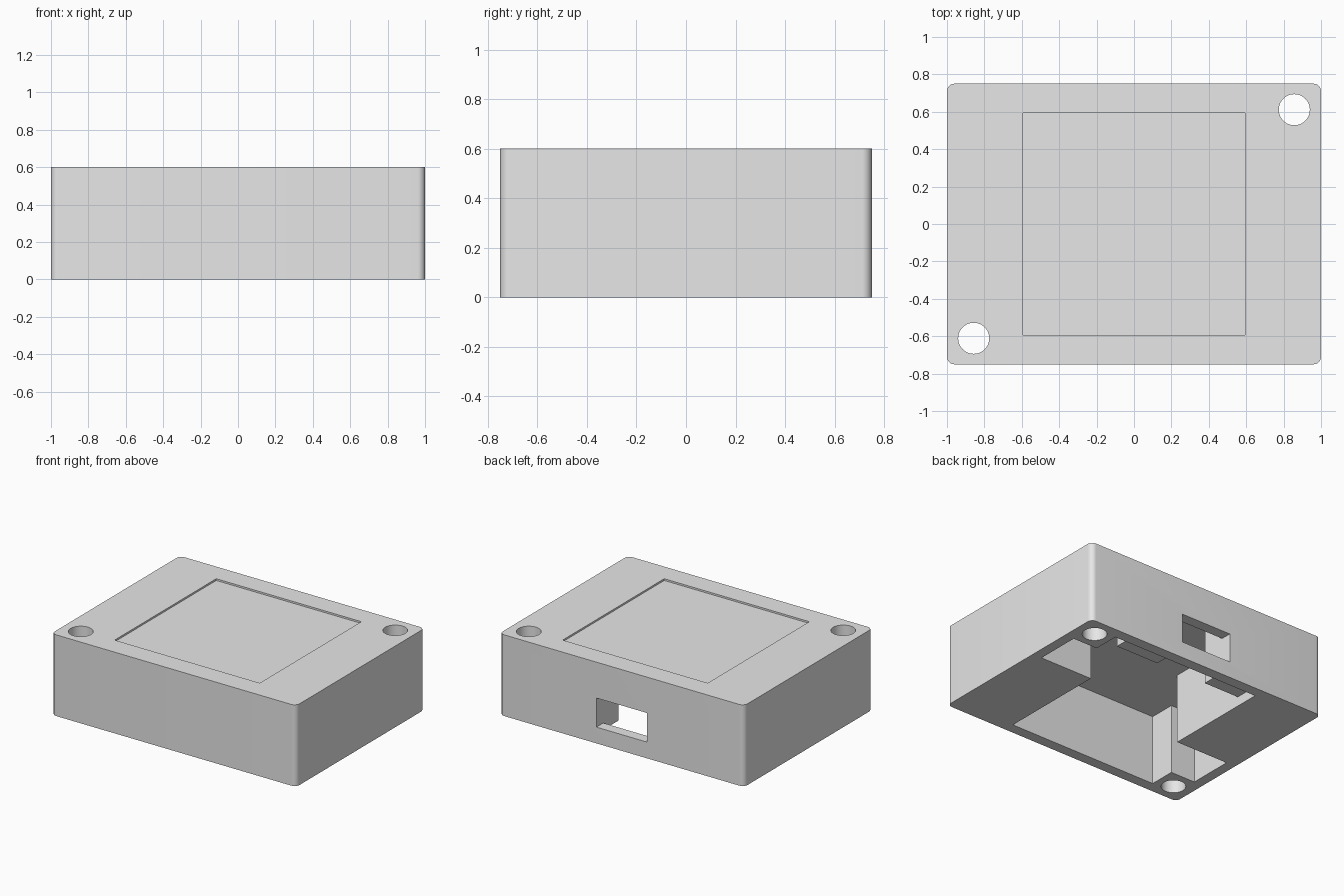
import bpy, bmesh, math
from mathutils import Matrix

if "Cube" in bpy.data.objects:
    bpy.data.objects.remove(bpy.data.objects["Cube"], do_unlink=True)

grey = bpy.data.materials.new("light grey plastic")
grey.use_nodes = True
grey.diffuse_color = (0.8, 0.8, 0.8, 1)
grey.node_tree.nodes["Principled BSDF"].inputs["Base Color"].default_value = (0.8, 0.8, 0.8, 1)


def make_object(name, bm):
    bmesh.ops.recalc_face_normals(bm, faces=bm.faces)
    mesh = bpy.data.meshes.new(name)
    bm.to_mesh(mesh)
    bm.free()
    mesh.materials.append(grey)
    obj = bpy.data.objects.new(name, mesh)
    bpy.context.collection.objects.link(obj)
    return obj


def prism(name, outline, z0, z1):
    bm = bmesh.new()
    face = bm.faces.new([bm.verts.new((x, y, z0)) for x, y in outline])
    top = bmesh.ops.extrude_face_region(bm, geom=[face])["geom"]
    verts = [g for g in top if isinstance(g, bmesh.types.BMVert)]
    bmesh.ops.translate(bm, verts=verts, vec=(0, 0, z1 - z0))
    return make_object(name, bm)


def box(name, x0, x1, y0, y1, z0, z1):
    return prism(name, [(x0, y0), (x1, y0), (x1, y1), (x0, y1)], z0, z1)


def cylinder(name, x, y, radius):
    bm = bmesh.new()
    bmesh.ops.create_cone(bm, cap_ends=True, segments=48, radius1=radius, radius2=radius,
                          depth=2, matrix=Matrix.Translation((x, y, 0.3)))
    return make_object(name, bm)


def combine(target, tool, operation):
    tool.hide_render = True
    mod = target.modifiers.new(tool.name, "BOOLEAN")
    mod.operation, mod.object, mod.solver = operation, tool, "EXACT"
    bpy.context.view_layer.objects.active = target
    bpy.ops.object.modifier_apply(modifier=mod.name)
    bpy.data.objects.remove(tool, do_unlink=True)


# Outer shell with rounded upright corners
HX, HY, H, R = 1.0, 0.75, 0.6, 0.04
outline = []
for i, (sx, sy) in enumerate([(1, 1), (-1, 1), (-1, -1), (1, -1)]):
    for k in range(9):
        a = math.radians(90 * i + 90 * k / 8)
        outline.append((sx * (HX - R) + R * math.cos(a), sy * (HY - R) + R * math.sin(a)))
shell = prism("enclosure_shell", outline, 0, H)

# Cavity open at the bottom; its outline repeats after a half turn
half = [(0.495, -0.67), (0.495, 0.14), (0.925, 0.14), (0.925, 0.475),
        (0.725, 0.475), (0.725, 0.67)]
cavity = half + [(-x, -y) for x, y in half]
combine(shell, prism("cavity", cavity, -0.2, 0.516), "DIFFERENCE")

# Ribs on both sides of the port
combine(shell, box("left_port_rib", 0.207, 0.56, 0.49, 0.71, 0.07, 0.55), "UNION")
combine(shell, box("right_port_rib", -0.53, -0.207, 0.49, 0.71, 0.07, 0.55), "UNION")

# Port opening through the back wall
combine(shell, box("port", -0.207, 0.207, 0.6, 0.9, 0.12, 0.335), "DIFFERENCE")

# Shallow square recess in the top
combine(shell, box("recess", -0.593, 0.593, -0.593, 0.593, H - 0.013, 0.8), "DIFFERENCE")

# Two mounting holes at opposite corners
for s in (1, -1):
    combine(shell, cylinder("mounting_hole", s * 0.857, s * 0.611, 0.083), "DIFFERENCE")

# Smooth only the rounded corners and holes
bpy.ops.object.select_all(action="DESELECT")
shell.select_set(True)
bpy.context.view_layer.objects.active = shell
bpy.ops.object.shade_smooth_by_angle(angle=math.radians(30))
